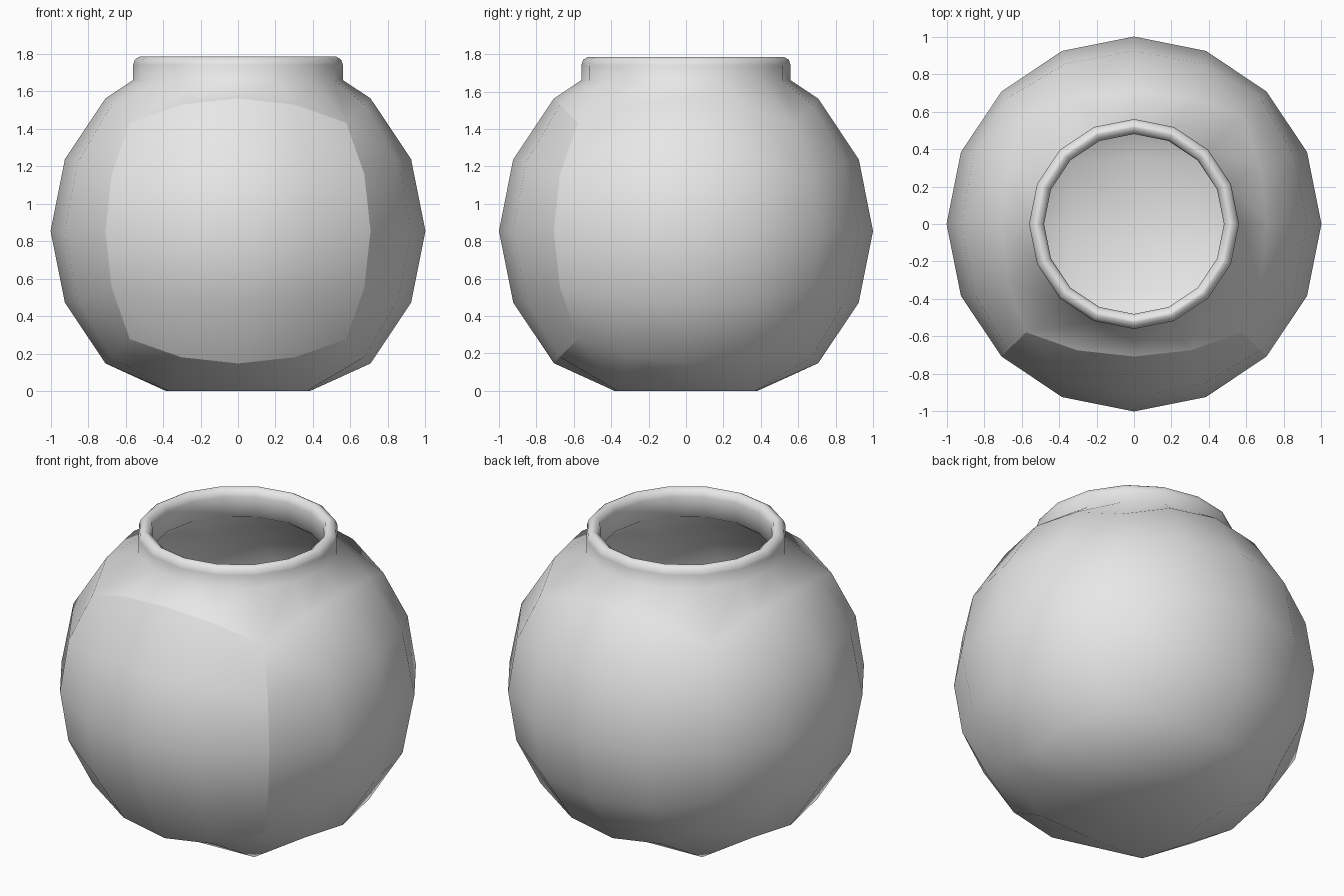
import bpy, bmesh, math
from mathutils import Vector

cube = bpy.data.objects.get("Cube")
if cube:
    bpy.data.objects.remove(cube, do_unlink=True)

FLOOR = 0.855      # distance from the ball's centre to its flattened base
WALL = 0.08        # wall thickness

grey = bpy.data.materials.new("plain grey")
grey.use_nodes = True
grey.diffuse_color = (0.8, 0.8, 0.8, 1)
grey.node_tree.nodes["Principled BSDF"].inputs["Base Color"].default_value = (0.8, 0.8, 0.8, 1)


def ring_to_circle(verts, radius, z):
    """Snap a sixteen-vertex loop onto a regular circle."""
    step = math.pi / 8
    for v in verts:
        a = round(math.atan2(v.co.y, v.co.x) / step) * step
        v.co = Vector((radius * math.cos(a), radius * math.sin(a), z))


# Bowl: a cube subdivided onto a sphere, flat base, open top
bm = bmesh.new()
bmesh.ops.create_cube(bm, size=2)
for level in range(3):
    if level:
        bmesh.ops.subdivide_edges(bm, edges=bm.edges[:], cuts=1, use_grid_fill=True)
    for v in bm.verts:
        v.co.normalize()


def faces_towards(direction):
    axis = Vector(direction)
    return {f for f in bm.faces
            if f.calc_center_median().dot(axis) > max(
                abs(c) for c in f.calc_center_median()) - 1e-4}


top = faces_towards((0, 0, 1))
front = faces_towards((0, -1, 0))

# Crisp outline around the front panel
for e in bm.edges:
    if sum(f in front for f in e.link_faces) == 1:
        e.smooth = False

bmesh.ops.delete(bm, geom=list(top), context='FACES')
for v in bm.verts:
    v.co.z = max(v.co.z, -FLOOR)

# Inner wall: a smaller copy of the bowl
rim = [e for e in bm.edges if e.is_boundary]
copy = bmesh.ops.duplicate(bm, geom=bm.verts[:] + bm.edges[:] + bm.faces[:])["geom"]
for item in copy:
    if isinstance(item, bmesh.types.BMVert):
        item.co *= 1 - WALL
    elif isinstance(item, bmesh.types.BMEdge):
        item.smooth = True
inner_rim = [e for e in copy if isinstance(e, bmesh.types.BMEdge) and e.is_boundary]

# Neck: rings drawn up from the bowl, over the rounded lip and down inside
neck = [(0.56, 1.66), (0.56, 1.74), (0.55, 1.77), (0.525, 1.785),
        (0.515, 1.785), (0.49, 1.77), (0.48, 1.74), (0.48, 1.62)]
for radius, z in neck:
    geom = bmesh.ops.extrude_edge_only(bm, edges=rim)["geom"]
    rim = [g for g in geom if isinstance(g, bmesh.types.BMEdge) and g.is_boundary]
    ring_to_circle({v for e in rim for v in e.verts}, radius, z - FLOOR)
    for e in rim:
        e.smooth = True
bmesh.ops.bridge_loops(bm, edges=rim + inner_rim)

bmesh.ops.translate(bm, verts=bm.verts[:], vec=(0, 0, FLOOR))
bmesh.ops.recalc_face_normals(bm, faces=bm.faces[:])
for f in bm.faces:
    f.smooth = True

mesh = bpy.data.meshes.new("round_jar")
bm.to_mesh(mesh)
bm.free()
mesh.materials.append(grey)
jar = bpy.data.objects.new("round_jar", mesh)
bpy.context.collection.objects.link(jar)
